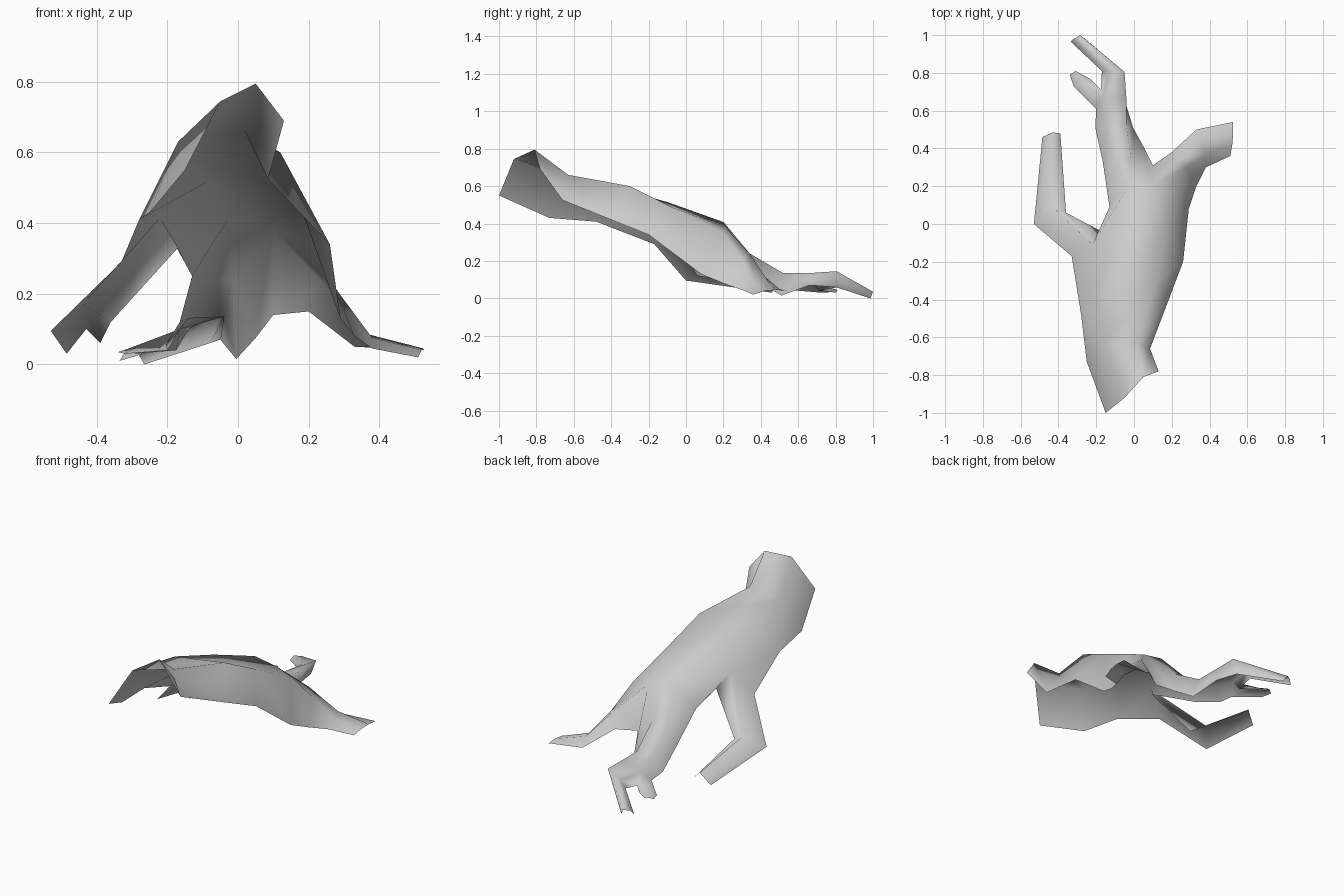
import bpy
import bmesh

# Remove only the default cube
default_cube = bpy.data.objects.get("Cube")
if default_cube:
    bpy.data.objects.remove(default_cube, do_unlink=True)

# Single plain grey
grey = bpy.data.materials.new("root_grey")
grey.use_nodes = True
colour = (0.6, 0.6, 0.6, 1)
grey.diffuse_color = colour
grey.node_tree.nodes["Principled BSDF"].inputs["Base Color"].default_value = colour

shell = bmesh.new()
shared_verts = {}


def vertex(point):
    """Return the vertex at this point, so joining branches share their seam."""
    if point not in shared_verts:
        shared_verts[point] = shell.verts.new(point)
    return shared_verts[point]


def loft(*sections):
    """Skin an open shell through sections that run from -x edge over the crest to +x edge."""
    for near, far in zip(sections, sections[1:]):
        for i in range(len(near) - 1):
            corners = [near[i], near[i + 1], far[i + 1], far[i]]
            corners = list(dict.fromkeys(corners))
            if len(corners) > 2:
                shell.faces.new([vertex(p) for p in corners])


# Seam points where the trunk splits into branches
left_edge = (-.33, -.17, .29)
left_knee = (-.22, -.11, .415)
left_crotch = (-.17, -.04, .33)
trunk_left_crest = (-.09, -.1, .515)
trunk_right_crest = (.165, -.06, .48)
right_edge = (.26, -.2, .34)
middle_edge = (-.13, .09, .25)
middle_crest = (-.03, .2, .408)
split_crest = (.1, .21, .38)
split_crotch = (.1, .31, .14)
right_crest = (.22, .2, .345)
right_lower = (.29, .08, .13)

# Flared open mouth
neck_edge = (-.25, -.73, .43)
neck_left_crest = (-.17, -.64, .63)
neck_right_crest = (.02, -.63, .66)
neck_right_edge = (.085, -.66, .525)
loft(
    [(-.15, -1, .55), (-.05, -.92, .745), (.05, -.81, .795), (.13, -.78, .69)],
    [neck_edge, neck_left_crest, neck_right_crest, neck_right_edge],
)

# Trunk with a flat top between two crests
shoulder_edge = (-.28, -.48, .41)
shoulder_crest = (-.155, -.37, .59)
loft(
    [neck_edge, neck_left_crest, neck_left_crest, neck_right_crest, neck_right_edge],
    [shoulder_edge, shoulder_edge, shoulder_crest, (.12, -.3, .6), (.184, -.4, .42)],
)
loft(
    [shoulder_edge, shoulder_edge, shoulder_crest, (.12, -.3, .6), (.184, -.4, .42)],
    [left_edge, left_knee, trunk_left_crest, trunk_right_crest, right_edge],
)

# Trunk between the first and second split
loft(
    [left_crotch, left_knee, trunk_left_crest, trunk_right_crest, trunk_right_crest, right_edge],
    [middle_edge, middle_edge, middle_crest, split_crest, right_crest, right_lower],
)

# Left-hand branch with a bent knuckle
loft(
    [left_edge, left_knee, left_crotch],
    [(-.53, 0, .095), (-.44, .1, .17), (-.36, .06, .12)],
    [(-.485, .46, .03), (-.43, .485, .1), (-.39, .48, .06)],
)

# Middle branch, bending at its outer knuckle
twig_start = (-.2, .61, .04)
twig_crest = (-.165, .67, .1)
twig_end = (-.175, .71, .04)
outer_crest = (-.04, .66, .135)
outer_edge = (-.05, .66, .07)
loft(
    [middle_edge, middle_crest, split_crest, split_crotch],
    [(-.165, .33, .12), (-.11, .34, .24), (-.015, .34, .24), (.05, .41, .075)],
    [(-.205, .51, .055), (-.14, .52, .13), (-.04, .52, .135), (-.005, .51, .015)],
    [twig_start, twig_crest, outer_crest, outer_edge],
)
loft(
    [twig_end, twig_crest, outer_crest, outer_edge],
    [(-.17, .81, .06), (-.14, .81, .1), (-.05, .805, .145), (-.08, .8, .06)],
    [(-.335, .965, .01), (-.32, .98, .035), (-.285, 1, .035), (-.265, .985, 0)],
)

# Short side twig
loft(
    [twig_start, twig_crest, twig_end],
    [(-.32, .73, .03), (-.27, .76, .06), (-.235, .77, .035)],
    [(-.34, .79, .035), (-.31, .81, .045), (-.29, .8, .03)],
)

# Right-hand branch flattening out to a broad tip
loft(
    [split_crotch, split_crest, right_crest, right_lower],
    [(.2, .38, .15), (.23, .34, .24), (.28, .3, .21), (.33, .2, .08)],
    [(.33, .5, .05), (.35, .44, .09), (.38, .37, .075), (.38, .3, .045)],
    [(.525, .54, .04), (.525, .48, .045), (.52, .42, .04), (.51, .36, .02)],
)

# Every face points outward, away from the hollow underside
bmesh.ops.recalc_face_normals(shell, faces=shell.faces)
if sum(face.normal.z * face.calc_area() for face in shell.faces) < 0:
    bmesh.ops.reverse_faces(shell, faces=shell.faces)

# Smooth shading over the whole skin
for face in shell.faces:
    face.smooth = True

mesh = bpy.data.meshes.new("root_shell")
shell.to_mesh(mesh)
shell.free()
mesh.materials.append(grey)
root = bpy.data.objects.new("root_shell", mesh)
bpy.context.collection.objects.link(root)
